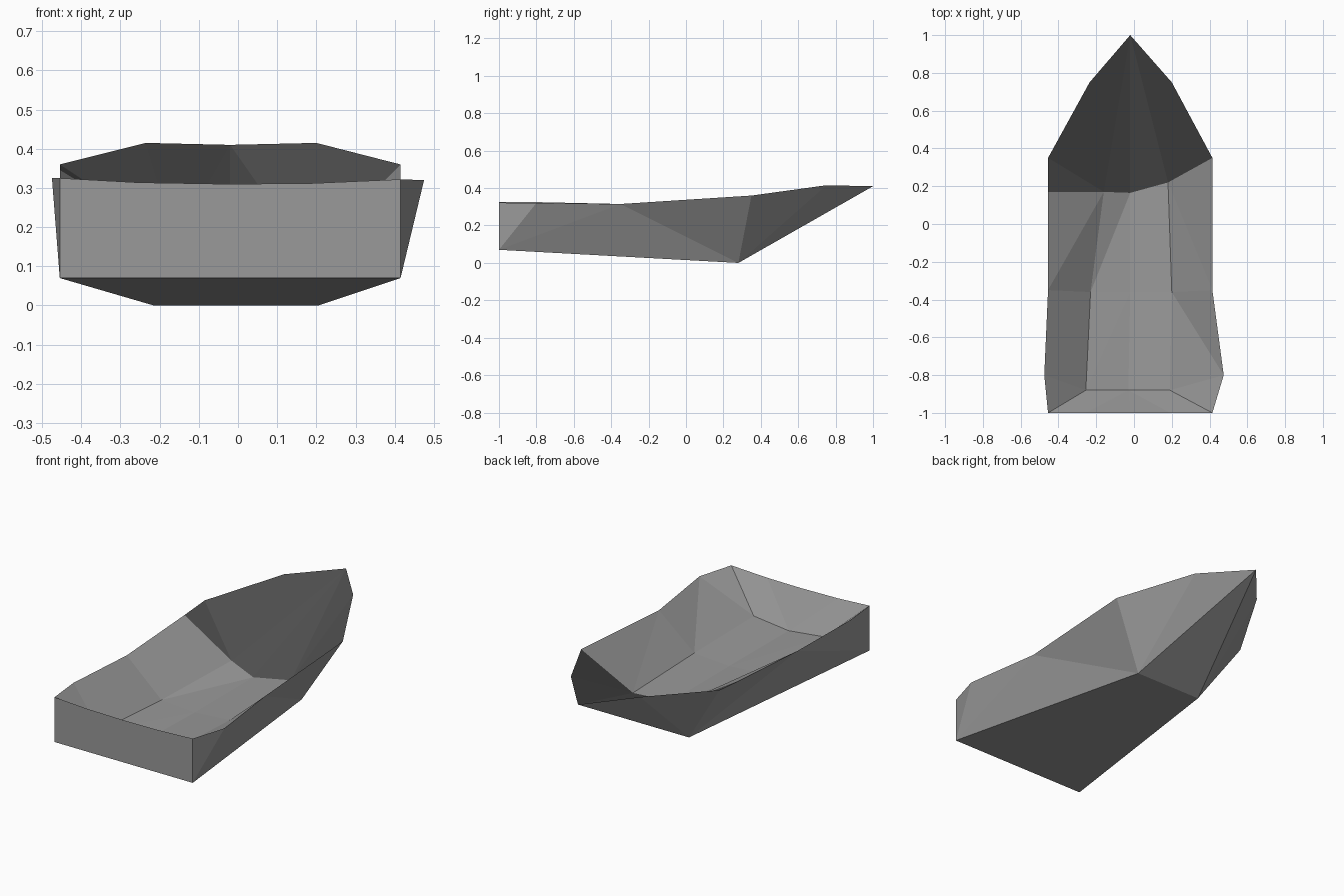
import bpy, bmesh

if "Cube" in bpy.data.objects:
    bpy.data.objects.remove(bpy.data.objects["Cube"])


def flat_material(name, value):
    mat = bpy.data.materials.new(name)
    mat.diffuse_color = (value, value, value, 1)
    mat.use_nodes = True
    mat.node_tree.nodes["Principled BSDF"].inputs["Base Color"].default_value = mat.diffuse_color
    return mat


bm = bmesh.new()
shared = {}


def vert(p):
    # reuse corners so the shell closes up
    if p not in shared:
        shared[p] = bm.verts.new(p)
    return shared[p]


def face(*pts, mat=0):
    f = bm.faces.new([vert(p) for p in pts])
    f.material_index = mat


def fan(center, path, mat=0):
    for a, b in zip(path, path[1:]):
        face(center, a, b, mat=mat)


# key corners
bow = (-0.02, 1.0, 0.41)
stern_low = [(-0.455, -1, 0.07), (0.415, -1, 0.07)]
keel = [(-0.215, 0.28, 0), (0.205, 0.28, 0)]
shoulder = [(-0.455, 0.35, 0.36), (0.415, 0.35, 0.36)]
cheek = [(-0.235, 0.75, 0.415), (0.2, 0.75, 0.415)]

# inner cross-sections, left rim to right rim, stern to bow
sections = [
    [(-0.455, -1, 0.325), (-0.255, -1, 0.314), (-0.02, -1, 0.31),
     (0.19, -1, 0.312), (0.415, -1, 0.322)],
    [(-0.475, -0.8, 0.325), (-0.255, -0.88, 0.14), (-0.03, -0.88, 0.115),
     (0.19, -0.88, 0.14), (0.475, -0.8, 0.32)],
    [(-0.455, -0.35, 0.315), (-0.23, -0.36, 0.125), (-0.02, -0.36, 0.11),
     (0.2, -0.36, 0.125), (0.415, -0.35, 0.315)],
    [(-0.455, 0.17, 0.346), (-0.16, 0.17, 0.165), (-0.02, 0.165, 0.11),
     (0.18, 0.22, 0.125), shoulder[1]],
]

# cockpit floor and walls
for a, b in zip(sections, sections[1:]):
    for i in range(4):
        if i < 2:
            face(a[i], a[i + 1], b[i + 1])
            face(a[i], b[i + 1], b[i])
        else:
            face(a[i], a[i + 1], b[i])
            face(a[i + 1], b[i + 1], b[i])

# dark lining inside the bow
edge = sections[-1]
fan(edge[1], [edge[0], shoulder[0], cheek[0], bow], mat=1)
fan(bow, edge[1:4], mat=1)
fan(edge[3], [bow, cheek[1], shoulder[1]], mat=1)

# outer sides
for s, col in ((0, 0), (1, 4)):
    rim = [sec[col] for sec in sections]
    if s == 0:
        rim.append(shoulder[0])
    fan(stern_low[s], rim[:3])
    face(stern_low[s], rim[2], keel[s])
    fan(keel[s], rim[2:] + [cheek[s], bow])

# transom, bottom and raked stem
face(*sections[0], stern_low[1], stern_low[0])
face(stern_low[0], stern_low[1], keel[1], keel[0])
face(keel[0], keel[1], bow)

bmesh.ops.recalc_face_normals(bm, faces=bm.faces[:])
mesh = bpy.data.meshes.new("boat_hull")
bm.to_mesh(mesh)
bm.free()
mesh.materials.append(flat_material("hull grey", 0.32))
mesh.materials.append(flat_material("dark bow lining", 0.08))
hull = bpy.data.objects.new("boat_hull", mesh)
bpy.context.collection.objects.link(hull)
